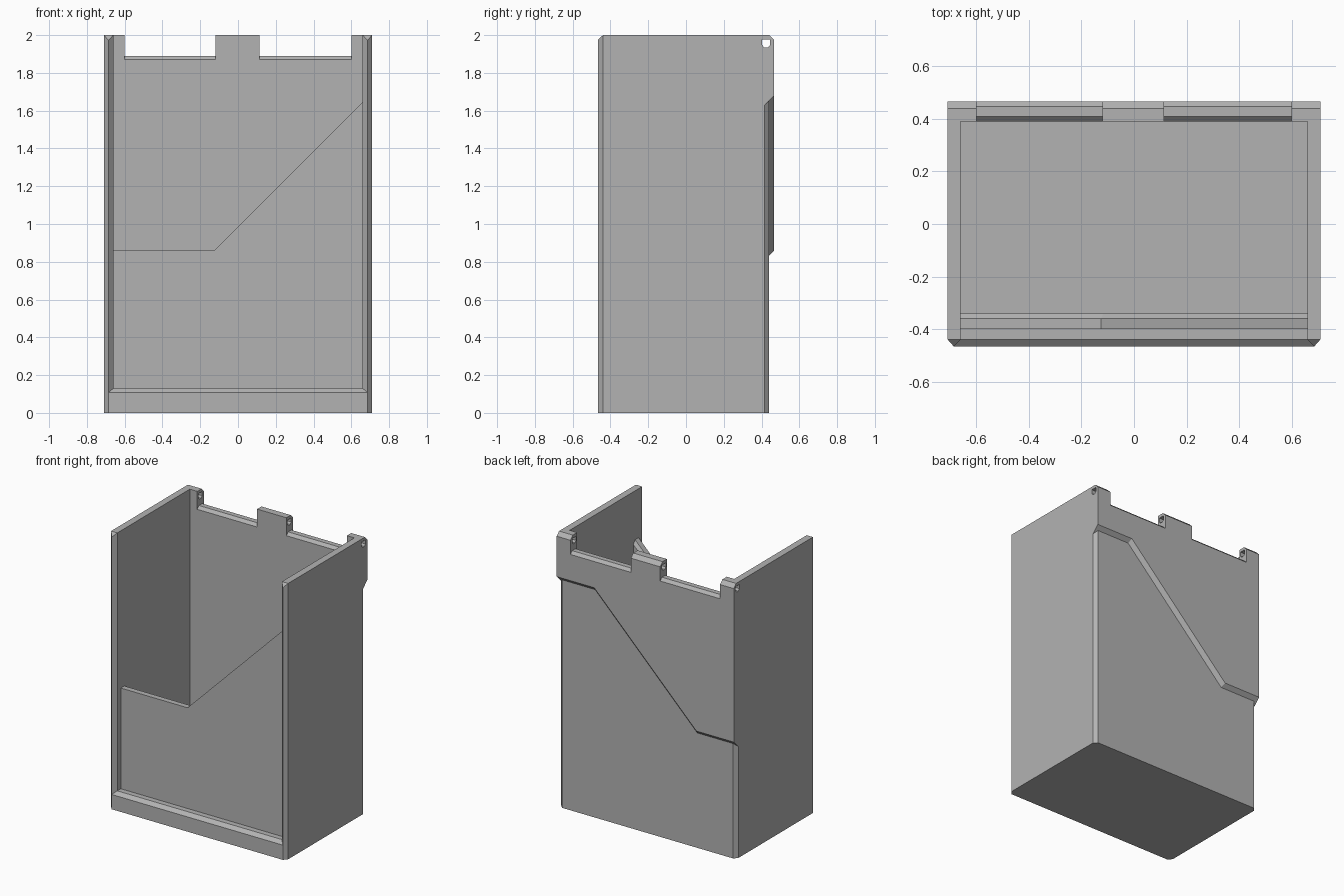
import bpy
import bmesh

old = bpy.data.objects.get("Cube")
if old:
    bpy.data.objects.remove(old, do_unlink=True)

grey = bpy.data.materials.new("plain_grey")
grey.use_nodes = True
GREY = (0.45, 0.45, 0.45, 1)
grey.diffuse_color = GREY
grey.node_tree.nodes["Principled BSDF"].inputs["Base Color"].default_value = GREY

W, IN, RIDGE = 0.71, 0.66, 0.686      # outer, inner and ridge half-widths
FRONT, BACK = -0.467, 0.467
H = 2.0
CH = 0.027                            # chamfer size
MITRE = 0.414                         # tan(22.5 degrees)

# how a 2D profile point and a depth map to space, per extrusion axis
PLACE = {
    "x": lambda u, v, d: (d, u, v),
    "y": lambda u, v, d: (u, d, v),
    "z": lambda u, v, d: (u, v, d),
}


def loft(name, axis, sections):
    """Solid through matching profiles, each given as (depth, points)."""
    bm = bmesh.new()
    rings = [[bm.verts.new(PLACE[axis](u, v, d)) for u, v in pts]
             for d, pts in sections]
    n = len(rings[0])
    for a, b in zip(rings, rings[1:]):
        for i in range(n):
            j = (i + 1) % n
            bm.faces.new((a[i], a[j], b[j], b[i]))
    bm.faces.new(rings[0])
    bm.faces.new(rings[-1])
    bmesh.ops.recalc_face_normals(bm, faces=bm.faces)
    mesh = bpy.data.meshes.new(name)
    bm.to_mesh(mesh)
    bm.free()
    mesh.materials.append(grey)
    obj = bpy.data.objects.new(name, mesh)
    bpy.context.collection.objects.link(obj)
    return obj


def prism(name, axis, pts, start, end):
    return loft(name, axis, [(start, pts), (end, pts)])


# Side walls with a pointed front edge and a bevelled rear corner
walls = []
for side, s in (("left", 1), ("right", -1)):
    outline = [(IN, FRONT + CH), (RIDGE, FRONT), (W, FRONT + CH),
               (W, 0.415), (RIDGE, 0.44), (IN, 0.44)]
    wall = prism(side + "_wall", "z", [(s * x, y) for x, y in outline], 0, H)
    bm = bmesh.new()
    bm.from_mesh(wall.data)
    top = [v for v in bm.verts if v.co.z > 1]
    shoulders = [v for v in top if abs(v.co.y - FRONT - CH) < 0.001]
    bmesh.ops.connect_verts(bm, verts=shoulders)
    min(top, key=lambda v: v.co.y).co.z -= CH
    bm.to_mesh(wall.data)
    bm.free()
    walls.append(wall)

# Floor and the raised front lip
prism("floor", "x", [(-0.36, 0), (0.4, 0), (0.4, 0.05), (-0.36, 0.05)], -IN, IN)
prism("front_lip", "x", [(FRONT, 0), (FRONT, 0.107), (FRONT + CH, 0.13),
                         (-0.34, 0.13), (-0.34, 0)], -RIDGE, RIDGE)


# Front panel with a diagonal top, bevelled along its inner edge
def panel(d):
    return [(-IN, 0.1), (-IN, 0.86 - d), (-0.125 + MITRE * d, 0.86 - d),
            (IN, 1.645 - 1.414 * d), (IN, 0.1)]


loft("front_panel", "y", [(-0.4, panel(0)), (-0.36, panel(0)), (-0.34, panel(0.02))])

# Back wall
prism("back_wall", "x", [(0.39, 0), (0.39, 1.87), (0.41, 1.89),
                         (0.44, 1.89), (0.44, 0)], -RIDGE, RIDGE)


# Thicker upper back with a diagonal undercut step
def step(d, top):
    return [(-W, top), (-W, 0.86 - d), (-0.41 + MITRE * d, 0.86 - d),
            (0.41 + MITRE * d, 1.68 - d), (W, 1.68 - d), (W, top)]


loft("back_step", "y", [(0.415, step(0.052, 1.89)), (0.447, step(0.02, 1.89)),
                        (BACK, step(0, 1.87))])

# Hinge tabs along the top of the back
tab_profile = [(0.39, 1.85), (0.39, H), (BACK - CH, H), (BACK, H - CH), (BACK, 1.85)]
tabs = [prism(name + "_hinge_tab", "x", tab_profile, a, b)
        for name, a, b in (("right", -W, -0.6), ("middle", -0.12, 0.115),
                           ("left", 0.6, W))]

# Pin hole running through the tabs and walls
pin = prism("pin_cutter", "x", [(0.403, 1.978), (0.445, 1.978), (0.445, 1.948),
                                (0.434, 1.934), (0.414, 1.934), (0.403, 1.948)], -1, 1)
pin.hide_render = True
for obj in walls + tabs:
    cut = obj.modifiers.new("pin_hole", "BOOLEAN")
    cut.operation = "DIFFERENCE"
    cut.solver = "EXACT"
    cut.object = pin
    bpy.context.view_layer.objects.active = obj
    bpy.ops.object.modifier_apply(modifier=cut.name)
bpy.data.objects.remove(pin, do_unlink=True)
